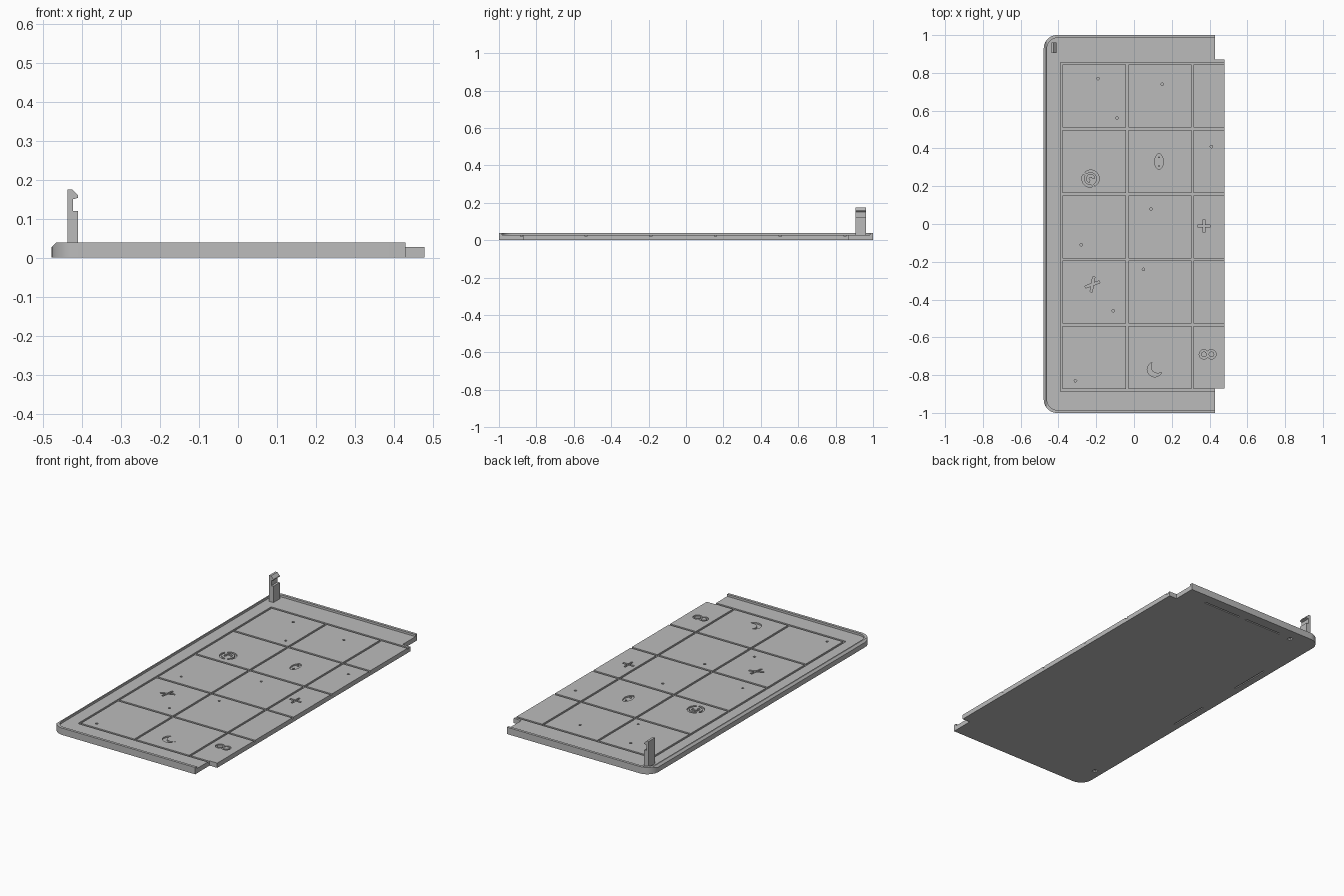
import bpy
import bmesh
from math import cos, sin, pi, radians
from mathutils import Matrix

cube = bpy.data.objects.get("Cube")
if cube:
    bpy.data.objects.remove(cube)

grey = bpy.data.materials.new("plain_grey")
grey.use_nodes = True
GREY = (0.5, 0.5, 0.5, 1)
grey.diffuse_color = GREY
grey.node_tree.nodes["Principled BSDF"].inputs["Base Color"].default_value = GREY

FLOOR, RIM_TOP, DEPTH = 0.027, 0.039, 0.008
LEFT, STEP, TAB = -0.478, 0.43, 0.478


def prism(name, points, low, high, turn=None):
    """Extrude a flat outline from low to high."""
    bm = bmesh.new()
    face = bm.faces.new([bm.verts.new((x, y, low)) for x, y in points])
    top = bmesh.ops.extrude_face_region(bm, geom=[face])
    verts = [g for g in top["geom"] if isinstance(g, bmesh.types.BMVert)]
    bmesh.ops.translate(bm, verts=verts, vec=(0, 0, high - low))
    if turn:
        bm.transform(turn)
    bmesh.ops.recalc_face_normals(bm, faces=bm.faces)
    mesh = bpy.data.meshes.new(name)
    bm.to_mesh(mesh)
    bm.free()
    mesh.materials.append(grey)
    obj = bpy.data.objects.new(name, mesh)
    bpy.context.scene.collection.objects.link(obj)
    return obj


cutters = []


def cut(points, low, high, turn=None):
    obj = prism("cutter", points, low, high, turn)
    obj.hide_render = True
    cutters.append(obj)


def box(x0, x1, y0, y1):
    return [(x0, y0), (x1, y0), (x1, y1), (x0, y1)]


def arc(cx, cy, r, start, end, n=10):
    angles = [radians(start + (end - start) * i / n) for i in range(n + 1)]
    return [(cx + r * cos(a), cy + r * sin(a)) for a in angles]


def band(cx, cy, r, start, end, width=0.012):
    return arc(cx, cy, r + width / 2, start, end) + arc(cx, cy, r - width / 2, end, start)


def rounded_left(x, y, r):
    """Two rounded corners on the left side, from back to front."""
    return arc(x + r, y - r, r, 90, 180) + arc(x + r, r - y, r, 180, 270)


def engrave(points):
    cut(points, FLOOR - DEPTH, FLOOR + 0.05)


# Tray with a full-height rim on three sides and a tab on the open side
tray = prism("tray", rounded_left(LEFT, 1, 0.07) + [
    (STEP, -1), (STEP, -0.87), (TAB, -0.87), (TAB, 0.87), (STEP, 0.87), (STEP, 1)], 0, RIM_TOP)
cut(rounded_left(LEFT + 0.018, 0.985, 0.055) + [(0.6, -0.985), (0.6, 0.985)], FLOOR, 0.1)

# Sloping outer edge along the long rim
upright = Matrix.Rotation(pi / 2, 4, "X")
cut([(LEFT - 0.02, 0.008), (LEFT + 0.022, 0.05), (LEFT - 0.02, 0.05)], -1.2, 1.2, upright)

# Grid grooves
rows = [-0.88 + 0.346 * i for i in range(6)]
half = 0.006
engrave_rows = [box(-0.39, 0.6, y - half, y + half) for y in rows]
engrave_columns = [box(x - half, x + half, rows[0], rows[-1]) for x in (-0.384, -0.036, 0.31)]
for outline in engrave_rows + engrave_columns:
    engrave(outline)

# Small round pits
for x, y in [(-0.19, 0.77), (-0.09, 0.56), (0.15, 0.74), (0.41, 0.41), (0.09, 0.08),
             (-0.28, -0.11), (-0.11, -0.46), (0.05, -0.24), (-0.31, -0.83)]:
    engrave(arc(x, y, 0.007, 0, 324, 9))

# Engraved ornaments: swirl, leaf, star, cross, crescent and paired rings
engrave(band(-0.23, 0.24, 0.04, -60, 130))
engrave(band(-0.23, 0.24, 0.04, 150, 280))
engrave(band(-0.23, 0.24, 0.016, 0, 250))
engrave(band(0.10, 0.33, 0.05, -50, 50))
engrave(band(0.165, 0.33, 0.05, 130, 230))
engrave(box(0.12, 0.145, 0.31, 0.35))


def spokes(cx, cy, r, angles):
    for a in angles:
        place = Matrix.Translation((cx, cy, 0)) @ Matrix.Rotation(radians(a), 4, "Z")
        cut(box(-r, r, -half, half), FLOOR - DEPTH, 0.08, place)


spokes(-0.22, -0.32, 0.04, (20, 80, 140))
spokes(0.37, -0.01, 0.035, (0, 90))
engrave(arc(0.11, -0.77, 0.04, 110, 340) + arc(0.125, -0.755, 0.036, 320, 130))
for side in (-1, 1):
    for start in (0, 180):
        engrave(band(0.39 + side * 0.02, -0.69, 0.02, start, start + 181, 0.01))

# Thin slots and small square holes on the underside
for x in (0.165, -0.12):
    cut(box(x - 0.12, x + 0.12, 0.932, 0.94), -0.05, 0.006)
for y in (0.45, -0.06):
    cut(box(-0.44, -0.432, y - 0.12, y + 0.12), -0.05, 0.006)
for x, y in ((-0.32, 0.93), (-0.43, -0.84)):
    cut(box(x - 0.012, x + 0.012, y - 0.012, y + 0.012), -0.05, 0.012)

# Carve everything out of the tray, then discard the cutters
for cutter in cutters:
    mod = tray.modifiers.new("carve", "BOOLEAN")
    mod.operation = "DIFFERENCE"
    mod.solver = "EXACT"
    mod.object = cutter
bpy.context.view_layer.update()
graph = bpy.context.evaluated_depsgraph_get()
carved = bpy.data.meshes.new_from_object(tray.evaluated_get(graph))
tray.modifiers.clear()
tray.data = carved
for cutter in cutters:
    bpy.data.objects.remove(cutter)

# Upright snap hook in the back corner
hook = [(-0.438, 0.02), (-0.41, 0.02), (-0.41, 0.12), (-0.423, 0.12), (-0.423, 0.15),
        (-0.41, 0.154), (-0.41, 0.159), (-0.425, 0.175), (-0.438, 0.175)]
prism("snap_hook", hook, -0.962, -0.905, upright)

# Keep creases sharp while the rounded corners shade smoothly
bpy.ops.object.select_all(action="DESELECT")
tray.select_set(True)
bpy.context.view_layer.objects.active = tray
bpy.ops.object.shade_smooth_by_angle(angle=radians(25))
